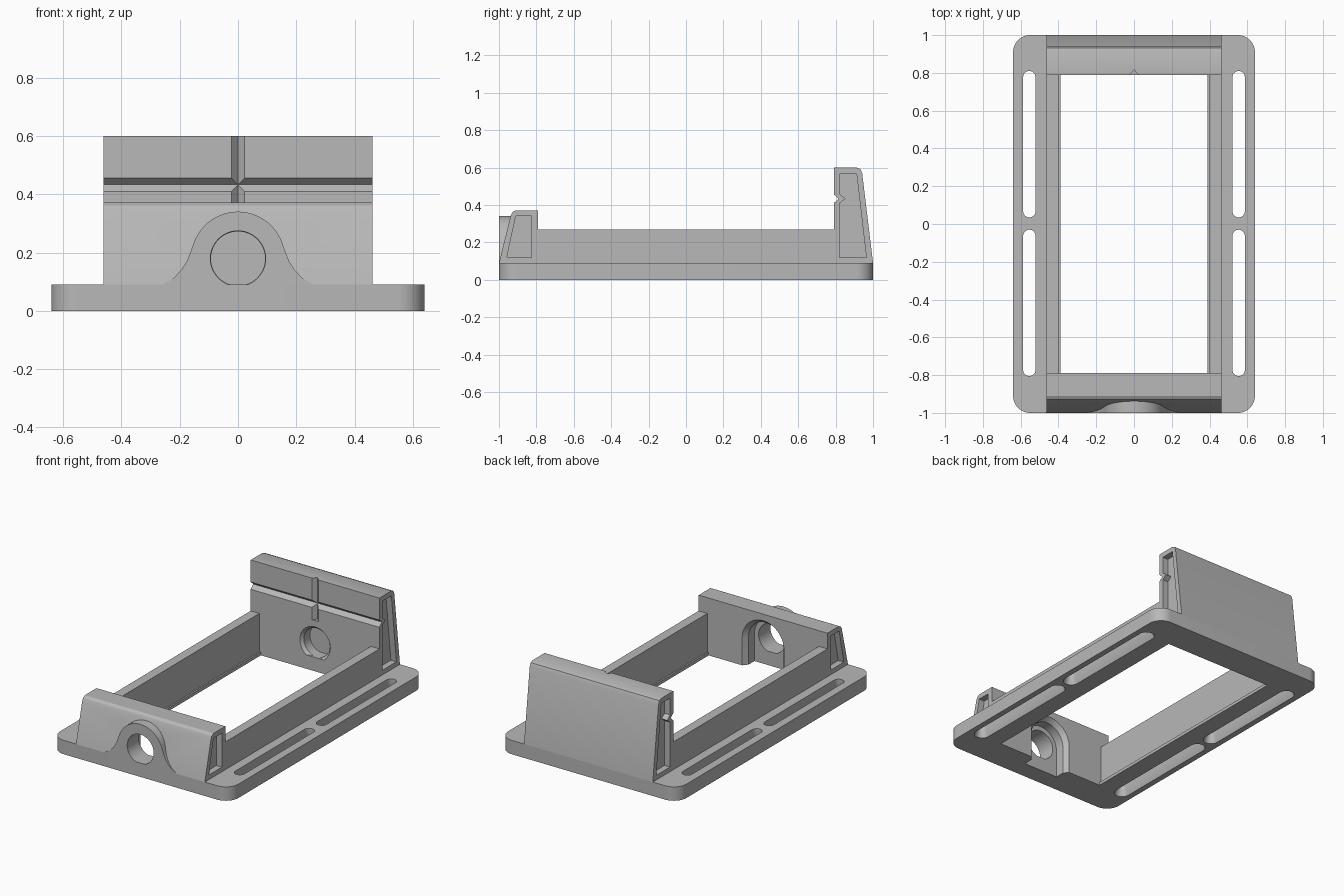
import bpy, bmesh
from math import cos, sin, pi, radians

cube = bpy.data.objects.get("Cube")
if cube:
    bpy.data.objects.remove(cube)

grey = bpy.data.materials.new("light grey")
grey.use_nodes = True
colour = (0.48, 0.48, 0.48, 1)
grey.diffuse_color = colour
grey.node_tree.nodes["Principled BSDF"].inputs["Base Color"].default_value = colour


def loft(name, loops):
    """Closed solid through matching loops of points."""
    bm = bmesh.new()
    rings = [[bm.verts.new(p) for p in loop] for loop in loops]
    n = len(rings[0])
    for a, b in zip(rings, rings[1:]):
        for i in range(n):
            j = (i + 1) % n
            bm.faces.new((a[i], a[j], b[j], b[i]))
    bm.faces.new(rings[0])
    bm.faces.new(rings[-1])
    bmesh.ops.recalc_face_normals(bm, faces=bm.faces)
    mesh = bpy.data.meshes.new(name)
    bm.to_mesh(mesh)
    bm.free()
    mesh.materials.append(grey)
    obj = bpy.data.objects.new(name, mesh)
    bpy.context.collection.objects.link(obj)
    return obj


def along_x(name, profile, x0, x1):
    return loft(name, [[(x, y, z) for y, z in profile] for x in (x0, x1)])


def along_y(name, sections):
    return loft(name, [[(x, y, z) for x, z in prof] for y, prof in sections])


def along_z(name, sections):
    return loft(name, [[(x, y, z) for x, y in prof] for z, prof in sections])


def box(name, x0, x1, y0, y1, z0, z1):
    return along_x(name, [(y0, z0), (y1, z0), (y1, z1), (y0, z1)], x0, x1)


def arc(cx, cy, r, start, end, steps=12):
    return [(cx + r * cos(radians(start + (end - start) * i / steps)),
             cy + r * sin(radians(start + (end - start) * i / steps)))
            for i in range(steps + 1)]


def circle(r, z):
    return [(r * cos(2 * pi * i / 48), z + r * sin(2 * pi * i / 48)) for i in range(48)]


def cut(obj, cutters):
    for c in cutters:
        m = obj.modifiers.new("cut", 'BOOLEAN')
        m.operation, m.solver, m.object = 'DIFFERENCE', 'EXACT', c
    graph = bpy.context.evaluated_depsgraph_get()
    mesh = bpy.data.meshes.new_from_object(obj.evaluated_get(graph))
    obj.modifiers.clear()
    obj.data = mesh


BORE_Z, TOP, WALL_X = 0.18, 0.09, 0.462

# Base plate with rounded corners
R, W = 0.09, 0.64
outline = (arc(W - R, 1 - R, R, 0, 90) + arc(R - W, 1 - R, R, 90, 180)
           + arc(R - W, R - 1, R, 180, 270) + arc(W - R, R - 1, R, 270, 360))
base = along_z("base_plate", [(0, outline), (TOP, outline)])


# Countersunk mounting slots
def slot(x, y0, y1, r):
    return arc(x, y1, r, 0, 180) + arc(x, y0, r, 180, 360)


slots = []
for side in (-1, 1):
    for y0, y1 in ((-0.772, -0.063), (0.068, 0.777)):
        levels = ((-0.01, 0.052), (0.04, 0.033), (0.2, 0.033))
        slots.append(along_z("slot_cutter", [
            (z, slot(side * 0.554, y0, y1, r)) for z, r in levels]))

opening = box("opening_cutter", -0.4, 0.4, -0.79, 0.792, -0.1, 0.3)


# Recess behind the bore, open at the bottom
def arch(r):
    return arc(0, BORE_Z, r, 0, 180, 24) + [(-r, -0.1), (r, -0.1)]


recess = along_y("recess_cutter", [(-0.88, arch(0.125)), (-0.82, arch(0.125)),
                                   (-0.78, arch(0.158))])
bore = along_y("bore_cutter", [(-1.1, circle(0.095, BORE_Z)), (-0.7, circle(0.095, BORE_Z))])
cut(base, slots + [opening, recess])

# Side rails with a thin lip at the foot
rails = []
for side, label in ((1, "left"), (-1, "right")):
    rails.append(box(label + "_rail", side * 0.4, side * WALL_X, -0.8, 0.8, TOP, 0.27))
    rails.append(box(label + "_lip", side * 0.39, side * 0.4, -0.79, 0.792, 0, 0.02))


# Shallow pockets in both ends of a wall
def pockets(profile):
    return [along_x("pocket_cutter", profile, s * (WALL_X - 0.04), s * 0.6) for s in (-1, 1)]


# Front wall
front = along_x("front_wall", [(-1, TOP), (-0.937, 0.345), (-0.928, 0.362), (-0.91, 0.372),
                               (-0.79, 0.372), (-0.79, TOP)], -WALL_X, WALL_X)
front_pockets = pockets([(-0.958, 0.12), (-0.91, 0.34), (-0.825, 0.34), (-0.825, 0.12)])
cut(front, front_pockets + [recess, bore])

# Bell-shaped boss around the bore
flare = [(0.26, TOP), (0.222, 0.112), (0.195, 0.14), (0.175, 0.172), (0.162, 0.205)]
bell = flare + arc(0, BORE_Z, 0.161, 20, 160, 24) + [(-x, z) for x, z in reversed(flare)]
boss = along_y("front_boss", [(-1, bell), (-0.86, bell)])
cut(boss, [recess, bore])

# Back wall with a V groove across its inner face
back = along_x("back_wall", [(0.79, TOP), (0.79, 0.41), (0.816, 0.434), (0.79, 0.457),
                             (0.79, 0.6), (0.912, 0.6), (0.932, 0.592), (0.942, 0.57),
                             (1, TOP)], -WALL_X, WALL_X)
back_pockets = pockets([(0.822, 0.12), (0.822, 0.41), (0.853, 0.434), (0.822, 0.458),
                        (0.822, 0.567), (0.912, 0.567), (0.964, 0.12)])
upright = along_z("upright_groove_cutter", [
    (z, [(-0.03, 0.782), (0.03, 0.782), (0, 0.816)]) for z in (0.33, 0.7)])
socket = along_y("socket_cutter", [(0.78, circle(0.118, BORE_Z)), (0.808, circle(0.093, BORE_Z)),
                                   (0.87, circle(0.093, BORE_Z))])
cut(back, back_pockets + [upright, socket])

# Remove the cutters and shade the parts
for c in slots + front_pockets + back_pockets + [opening, recess, bore, upright, socket]:
    bpy.data.objects.remove(c)
bpy.ops.object.select_all(action='DESELECT')
for obj in [base, front, boss, back] + rails:
    obj.select_set(True)
bpy.context.view_layer.objects.active = base
bpy.ops.object.shade_smooth_by_angle(angle=radians(25))
